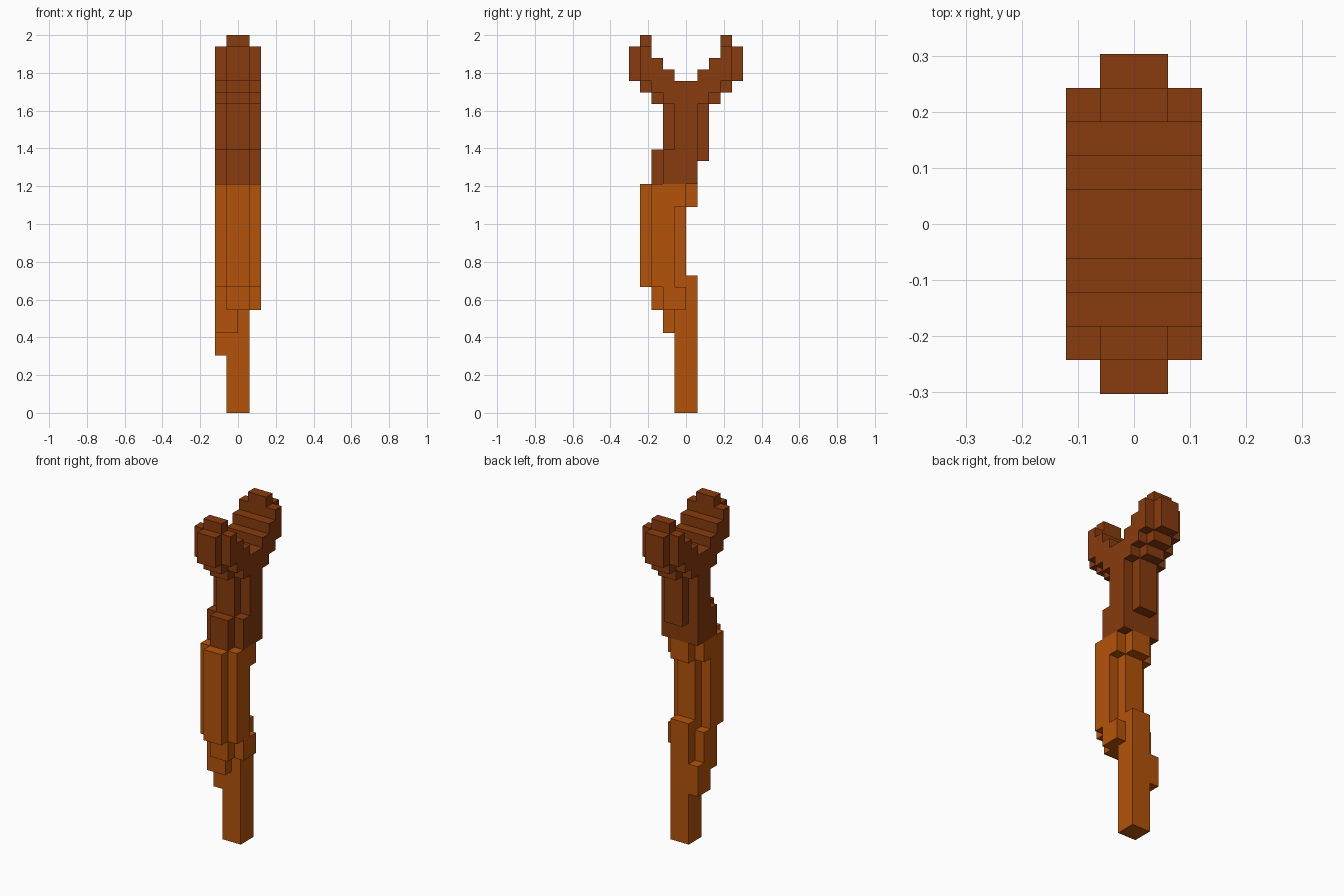
import bpy
import bmesh
from mathutils import Vector

cube = bpy.data.objects.get("Cube")
if cube:
    bpy.data.objects.remove(cube, do_unlink=True)

U = 2 / 33          # size of one block
WIDE, CORE = 2, 1   # half widths in blocks


def material(name, rgb):
    mat = bpy.data.materials.new(name)
    mat.use_nodes = True
    mat.diffuse_color = (*rgb, 1)
    mat.node_tree.nodes["Principled BSDF"].inputs["Base Color"].default_value = (*rgb, 1)
    return mat


orange_wood = material("orange_wood", (0.456, 0.0865, 0.003))
dark_wood = material("dark_wood", (0.246, 0.0437, 0.0044))


def span(half, y0, y1, z0, z1):
    """Box centred on x."""
    return (-half, half, y0, y1, z0, z1)


def flip(box):
    """Mirror a box from back to front."""
    x0, x1, y0, y1, z0, z1 = box
    return (x0, x1, -y1, -y0, z0, z1)


def build(name, mat, boxes):
    bm = bmesh.new()
    for x0, x1, y0, y1, z0, z1 in boxes:
        lo, hi = Vector((x0, y0, z0)) * U, Vector((x1, y1, z1)) * U
        verts = bmesh.ops.create_cube(bm, size=1)["verts"]
        bmesh.ops.scale(bm, vec=hi - lo, verts=verts)
        bmesh.ops.translate(bm, vec=(lo + hi) / 2, verts=verts)
    mesh = bpy.data.meshes.new(name)
    bm.to_mesh(mesh)
    bm.free()
    mesh.materials.append(mat)
    obj = bpy.data.objects.new(name, mesh)
    bpy.context.collection.objects.link(obj)


# Lower wood: post, offset knot, collar and bulging grip
build("lower_post", orange_wood, [span(CORE, -1, 1, 0, 12)])
build("right_knot", orange_wood, [
    (-2, -1, -1, 1, 5, 8),
    (-2, -1, -1, 0, 8, 11),
    (-2, 0, -2, -1, 7, 11),
])
build("lower_collar", orange_wood, [
    span(WIDE, -2, 0, 9, 11),
    span(CORE, -3, -2, 9, 11),
])
build("grip", orange_wood, [
    span(WIDE, -3, -1, 11, 20),
    span(CORE, -4, -3, 11, 20),
    span(CORE, -1, 0, 11, 20),
])
build("grip_top_step", orange_wood, [
    span(WIDE, -1, 0, 18, 20),
    span(CORE, 0, 1, 18, 20),
])

# Upper wood: neck with a front step and raised ridges
build("neck", dark_wood, [span(WIDE, -1, 1, 20, 29)])
build("neck_front_step", dark_wood, [
    span(WIDE, -2, -1, 20, 23),
    span(CORE, -3, -2, 20, 23),
])
build("front_ridge", dark_wood, [span(CORE, -2, -1, 23, 27)])
build("back_ridge", dark_wood, [span(CORE, 1, 2, 22, 27)])

# Forked head: each step moves one block out and one block up
prong = [span(WIDE, i, i + 1, 26 + i, 29 + i) for i in (1, 2, 3)]
prong += [span(CORE, i, i + 1, 25 + i, 26 + i) for i in (2, 3)]
prong += [span(CORE, 4, 5, 29, 32), span(CORE, 3, 4, 32, 33)]
build("back_prong", dark_wood, prong)
build("front_prong", dark_wood, [flip(b) for b in prong])
